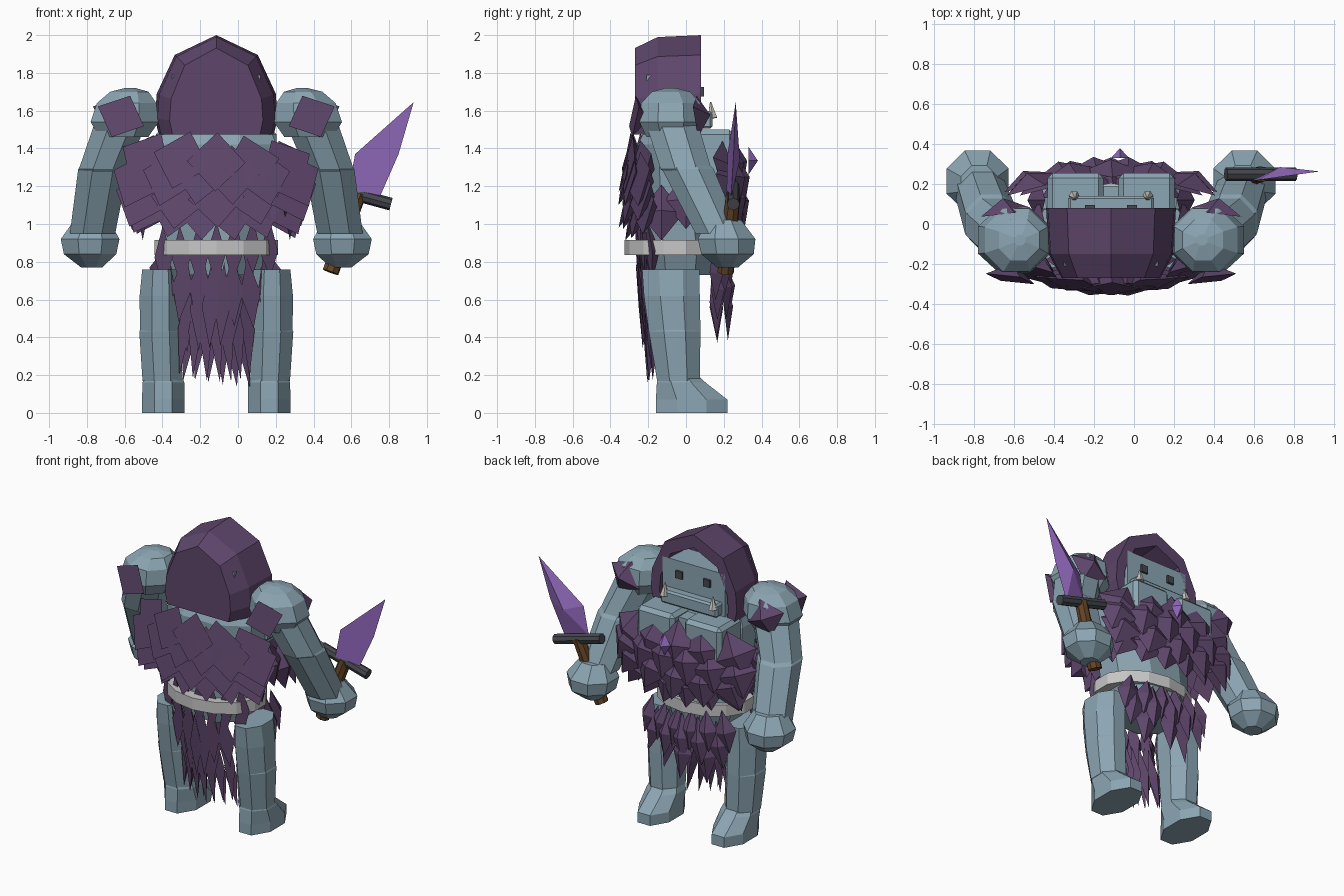
import bpy, bmesh, math
from mathutils import Matrix, Vector

if "Cube" in bpy.data.objects:
    bpy.data.objects.remove(bpy.data.objects["Cube"], do_unlink=True)

CX = -0.115  # body's plane of symmetry


def material(name, r, g, b):
    m = bpy.data.materials.new(name)
    m.use_nodes = True
    m.diffuse_color = (r, g, b, 1)
    m.node_tree.nodes["Principled BSDF"].inputs["Base Color"].default_value = (r, g, b, 1)
    return m


SKIN = material("blue_grey_skin", 0.26, 0.38, 0.45)
CLOTH = material("dark_purple", 0.112, 0.061, 0.147)
BLADE = material("bright_purple", 0.28, 0.14, 0.50)
BELT = material("light_grey", 0.57, 0.57, 0.57)
IRON = material("dark_grey", 0.06, 0.065, 0.075)
WOOD = material("brown", 0.13, 0.06, 0.02)
TUSK = material("ivory", 0.57, 0.55, 0.51)


def finish(name, bm, mat):
    bmesh.ops.recalc_face_normals(bm, faces=bm.faces)
    me = bpy.data.meshes.new(name)
    bm.to_mesh(me)
    bm.free()
    me.materials.append(mat)
    ob = bpy.data.objects.new(name, me)
    ob.location.x = CX
    bpy.context.collection.objects.link(ob)
    return ob


def skin_loops(bm, loops):
    """Bridge equal loops of points and cap both ends."""
    rows = [[bm.verts.new(p) for p in loop] for loop in loops]
    n = len(rows[0])
    for a, b in zip(rows, rows[1:]):
        for i in range(n):
            bm.faces.new((a[i], a[(i + 1) % n], b[(i + 1) % n], b[i]))
    bm.faces.new(rows[0])
    bm.faces.new(rows[-1])


def stack(name, rings, mat, sides=8, side=1):
    """Horizontal elliptical rings (x, y, z, rx, ry) joined into a body."""
    bm = bmesh.new()
    angles = [2 * math.pi * (i + 0.5) / sides for i in range(sides)]
    skin_loops(bm, [[(side * (x + rx * math.cos(a)), y + ry * math.sin(a), z) for a in angles]
                    for x, y, z, rx, ry in rings])
    return finish(name, bm, mat)


def box(name, centre, size, mat, bevel=0.0):
    bm = bmesh.new()
    bmesh.ops.create_cube(bm, size=1, matrix=Matrix.Translation(centre) @ Matrix.Diagonal((*size, 1)))
    if bevel:
        bmesh.ops.bevel(bm, geom=bm.edges[:], offset=bevel, segments=1, affect='EDGES')
    return finish(name, bm, mat)


def rod(name, p, q, r1, r2, mat, sides=8):
    p, q = Vector(p), Vector(q)
    bm = bmesh.new()
    turn = (q - p).to_track_quat('Z', 'Y').to_matrix().to_4x4()
    bmesh.ops.create_cone(bm, cap_ends=True, segments=sides, radius1=r1, radius2=r2,
                          depth=(q - p).length, matrix=Matrix.Translation((p + q) / 2) @ turn)
    return finish(name, bm, mat)


def add_scale(bm, pos, w, h, depth, tilt=0, yaw=0, roll=0):
    """Flat diamond on the -y side with a shallow peak toward +y."""
    m = (Matrix.Translation(pos) @ Matrix.Rotation(yaw, 4, 'Z')
         @ Matrix.Rotation(tilt, 4, 'X') @ Matrix.Rotation(roll, 4, 'Y'))
    rim = [bm.verts.new(m @ Vector(p)) for p in
           ((0, 0, h / 2), (w / 2, 0, 0), (0, 0, -h / 2), (-w / 2, 0, 0))]
    peak = bm.verts.new(m @ Vector((0, depth, 0)))
    bm.faces.new(rim)
    for i in range(4):
        bm.faces.new((rim[i], rim[(i + 1) % 4], peak))


def scale_rows(name, rows, tilt, roll, depth):
    """Rows of (z, y, half width, count, scale width, scale height)."""
    bm = bmesh.new()
    for z, y, half, count, w, h in rows:
        for i in range(count):
            u = 2 * i / (count - 1) - 1
            wobble = 0.02 * math.sin(7 * i + 20 * z)
            out = 1 if y > 0 else -1
            add_scale(bm, (u * half, y * (1 - 0.25 * u * u), z + wobble), w, h, depth,
                      tilt=out * tilt, yaw=-out * 0.35 * u, roll=-roll * u + wobble * 4)
    return finish(name, bm, CLOTH)


# Torso, chest and belt
stack("torso", [(0, -.03, .73, .24, .2), (0, -.03, .86, .3, .23), (0, -.06, 1.2, .33, .2),
                (0, -.07, 1.42, .345, .2), (0, -.07, 1.48, .32, .17)], SKIN)
box("chest_core", (0, .04, 1.33), (.5, .3, .28), SKIN)
for s, n in ((1, "left"), (-1, "right")):
    box(n + "_pectoral", (s * .178, .13, 1.37), (.28, .25, .26), SKIN, .025)
stack("belt", [(0, -.06, .835, .335, .265), (0, -.06, .915, .335, .265)], BELT, 14)

# Head, face and tusks
box("head", (0, -.065, 1.645), (.47, .29, .29), SKIN)
box("jaw", (0, .09, 1.55), (.43, .1, .09), SKIN, .012)
for s, n in ((1, "left"), (-1, "right")):
    box(n + "_eye", (s * .105, .08, 1.70), (.05, .03, .05), IRON)
    rod(n + "_tusk", (s * .185, .14, 1.56), (s * .18, .13, 1.645), .028, .004, TUSK, 6)

# Hood: outer shell, rim and hollow as one continuous loft
half = [(.305, 1.475), (.325, 1.56), (.315, 1.69), (.22, 1.895)]
arch = half + [(0, 2.0)] + [(-x, z) for x, z in reversed(half)]


def arch_at(y, sx, sz):
    return [(x * sx, y, 1.475 + (z - 1.475) * sz) for x, z in arch]


bm = bmesh.new()
skin_loops(bm, [arch_at(-.27, .76, .87), arch_at(-.15, .96, .98), arch_at(.08, 1, 1),
                arch_at(.08, .8, .83), arch_at(-.1, .76, .8)])
finish("hood", bm, CLOTH)

# Limbs, the same on both sides
for s, n in ((1, "left"), (-1, "right")):
    stack(n + "_shoulder", [(.49, -.08, 1.46, .14, .14), (.485, -.08, 1.54, .195, .18),
                            (.475, -.08, 1.64, .17, .17), (.46, -.08, 1.70, .11, .11),
                            (.455, -.08, 1.72, .03, .03)], SKIN, 8, s)
    stack(n + "_upper_arm", [(.5, -.08, 1.55, .15, .15), (.6, 0, 1.29, .138, .145),
                             (.61, .03, 1.23, .11, .11)], SKIN, 8, s)
    stack(n + "_forearm", [(.58, -.02, 1.36, .11, .11), (.6, .01, 1.29, .142, .148),
                           (.655, .17, .95, .13, .13)], SKIN, 8, s)
    stack(n + "_hand", [(.66, .2, 1.02, .1, .1), (.668, .215, .92, .168, .165),
                        (.668, .22, .84, .15, .15), (.66, .22, .77, .06, .06)], SKIN, 8, s)
    stack(n + "_thigh", [(.295, -.08, .76, .105, .165), (.295, -.075, .62, .12, .16),
                         (.295, -.06, .43, .118, .148)], SKIN, 8, s)
    stack(n + "_shin", [(.295, -.06, .47, .105, .135), (.295, -.06, .43, .122, .148),
                        (.285, -.04, .17, .114, .122)], SKIN, 8, s)
    stack(n + "_foot", [(.28, .03, 0, .122, .205), (.28, .03, .07, .122, .205),
                        (.28, -.025, .16, .12, .14), (.28, -.04, .2, .105, .11)], SKIN, 8, s)
    # Shoulder scales, rear and chest side
    bm = bmesh.new()
    add_scale(bm, (s * .505, -.275, 1.57), .27, .24, .08, tilt=-.15, yaw=s * .15, roll=-s * .4)
    add_scale(bm, (s * .53, .06, 1.57), .27, .24, .07, tilt=.1, yaw=-s * .15, roll=-s * .4)
    finish(n + "_shoulder_scales", bm, CLOTH)
    # Scales closing the flank under the arm
    bm = bmesh.new()
    for y, z in ((-.13, 1.06), (0, 1.12), (.12, 1.06)):
        add_scale(bm, (s * .36, y, z), .24, .30, .06, tilt=.2, yaw=-s * math.pi / 2)
    finish(n + "_flank_scales", bm, CLOTH)

# Overlapping scales of the cape and the chest
scale_rows("cape_scales", [(1.32, -.325, .37, 5, .31, .32), (1.24, -.33, .42, 6, .29, .32),
                           (1.15, -.325, .40, 5, .30, .32), (1.08, -.295, .37, 6, .26, .30)],
           .2, .4, .085)
scale_rows("chest_scales", [(1.31, .265, .40, 5, .29, .32), (1.22, .28, .42, 6, .26, .32),
                            (1.13, .275, .39, 5, .28, .32), (1.06, .25, .36, 6, .23, .28)],
           .2, .35, .06)

# Ragged cloth hanging from the belt
scale_rows("back_skirt", [(.84, -.26, .28, 7, .10, .34), (.65, -.25, .27, 7, .11, .38),
                          (.56, -.25, .16, 6, .09, .44), (.43, -.225, .17, 7, .07, .50),
                          (.37, -.165, .15, 6, .075, .44)], -.08, .08, .06)
scale_rows("front_skirt", [(.74, .2, .29, 6, .14, .28), (.65, .21, .25, 5, .15, .32),
                           (.57, .2, .14, 3, .14, .36)], .12, .15, .05)

# Chest gem
bm = bmesh.new()
add_scale(bm, (.045, .33, 1.335), .09, .15, .05)
finish("chest_gem", bm, BLADE)

# Sword held in the left hand: flat at the back, ridged toward the chest side
rod("sword_handle", (.605, .21, .745), (.755, .25, 1.16), .045, .04, WOOD)
rod("sword_guard", (.575, .25, 1.20), (.925, .25, 1.105), .034, .034, IRON)
outline = [(.70, 1.18), (.735, 1.37), (1.045, 1.645), (.965, 1.37), (.86, 1.13)]
bm = bmesh.new()
rim = [bm.verts.new((x, .215 + .14 * (x - .7), z)) for x, z in outline]
ridge = bm.verts.new((.845, .285, 1.34))
bm.faces.new(rim)
for i in range(5):
    bm.faces.new((rim[i], rim[(i + 1) % 5], ridge))
finish("sword_blade", bm, BLADE)
